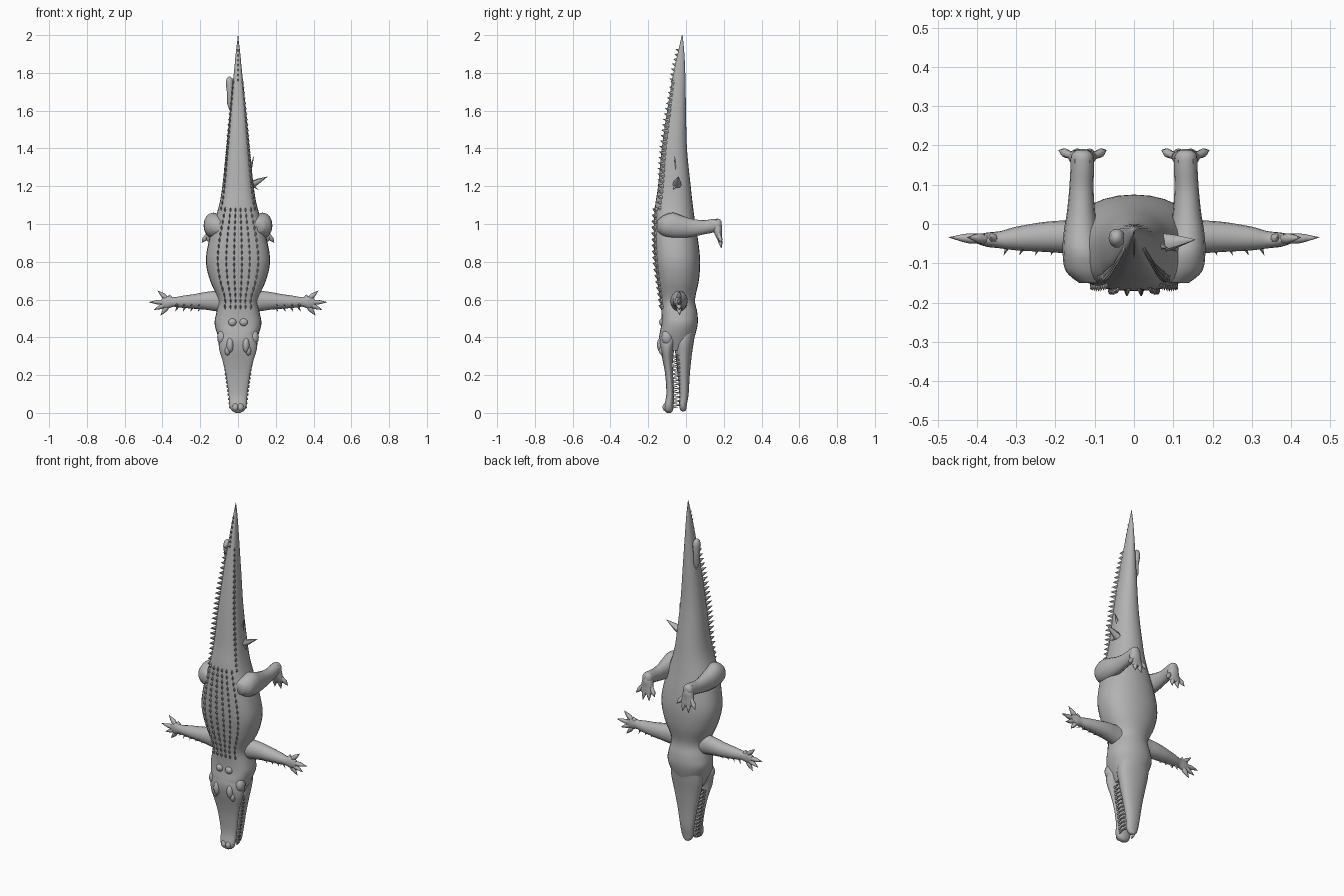
import bpy, bmesh, math
from mathutils import Vector as V

skin = bpy.data.materials.new("grey hide")
skin.diffuse_color = (0.45, 0.45, 0.45, 1)
X, Y, Z = V((1, 0, 0)), V((0, 1, 0)), V((0, 0, 1))


def finish(name, bm, smooth=True):
    bmesh.ops.recalc_face_normals(bm, faces=bm.faces)
    me = bpy.data.meshes.new(name)
    bm.to_mesh(me)
    bm.free()
    ob = bpy.data.objects.new(name, me)
    bpy.context.collection.objects.link(ob)
    me.materials.append(skin)
    if smooth:
        bpy.ops.object.select_all(action='DESELECT')
        bpy.context.view_layer.objects.active = ob
        ob.select_set(True)
        bpy.ops.object.shade_smooth_by_angle(angle=math.radians(50))
    return ob


def skin_rings(bm, rings):
    vs = [[bm.verts.new(p) for p in r] for r in rings]
    n = len(vs[0])
    for a, b in zip(vs, vs[1:]):
        for i in range(n):
            bm.faces.new((a[i], a[(i + 1) % n], b[(i + 1) % n], b[i]))
    bm.faces.new(vs[0])
    bm.faces.new(vs[-1])


def resample(st, k):
    # smooth curve through the stations
    out = []
    for i in range(len(st) - 1):
        a, b, c, d = st[max(i - 1, 0)], st[i], st[i + 1], st[min(i + 2, len(st) - 1)]
        for j in range(k):
            t = j / k
            out.append([0.5 * (2 * q + (r - p) * t + (2 * p - 5 * q + 4 * r - s) * t * t
                               + (3 * q - p - 3 * r + s) * t ** 3) for p, q, r, s in zip(a, b, c, d)])
    return out + [list(st[-1])]


def power(v, e):
    return math.copysign(abs(v) ** e, v)


def ring(c, u, v, n, e_back=1.0):
    pts = []
    for i in range(n):
        t = 2 * math.pi * i / n
        e = e_back if math.sin(t) < 0 else 0.95
        pts.append(c + u * power(math.cos(t), e) + v * power(math.sin(t), e))
    return pts


def trunk(name, st, e=0.7):
    # stations: height, half width, back y, belly y
    bm = bmesh.new()
    skin_rings(bm, [ring(V((0, (b + f) / 2, z)), X * max(w, .001), Y * max((f - b) / 2, .001), 28, e)
                    for z, w, b, f in resample(st, 4)])
    return finish(name, bm)


def limb(name, st, u, v):
    # stations: x, y, z, radius along u, radius along v
    bm = bmesh.new()
    for s in (1, -1):
        skin_rings(bm, [ring(V((s * x, y, z)), u * max(ru, .001), v * max(rv, .001), 16)
                        for x, y, z, ru, rv in resample(st, 4)])
    return finish(name, bm)


def spike(bm, base, tip, u, v, n=4, profile=((0, 1), (1, 0.03))):
    base, tip = V(base), V(tip)
    skin_rings(bm, [ring(base.lerp(tip, t), u * r, v * r, n) for t, r in profile])


FINGER = ((0, .9), (.3, .85), (.55, 1), (.7, .75), (1, .04))

# Body and tail
BODY = [(.33, .07, -.11, .02), (.4, .103, -.14, .045), (.47, .124, -.13, .062), (.53, .115, -.13, .06),
        (.6, .105, -.137, .048), (.7, .148, -.152, .068), (.8, .17, -.165, .075), (.9, .157, -.17, .066),
        (1, .13, -.17, .05), (1.1, .1, -.163, .036), (1.2, .083, -.148, .025), (1.4, .062, -.128, .005),
        (1.6, .043, -.1, 0), (1.8, .022, -.066, -.004), (1.92, .01, -.04, -.01), (2, 0, -.022, -.018)]
trunk("body_and_tail", BODY, .7)
SAMPLES = resample(BODY, 4)


def back_point(z, frac):
    for a, b in zip(SAMPLES, SAMPLES[1:]):
        if a[0] <= z <= b[0]:
            t = (z - a[0]) / (b[0] - a[0])
            w, bk, f = [a[i] + (b[i] - a[i]) * t for i in (1, 2, 3)]
            cosv = abs(frac) ** (1 / .7)
            return V((frac * w, (bk + f) / 2 - (f - bk) / 2 * (1 - cosv ** 2) ** .35, z))


# Jaws
trunk("upper_jaw", [(.48, .08, -.125, -.02), (.4, .1, -.143, -.03), (.34, .1, -.138, -.06), (.27, .08, -.122, -.07),
                    (.2, .064, -.11, -.068), (.1, .05, -.104, -.063), (.04, .045, -.115, -.066),
                    (.012, .033, -.113, -.07), (0, .012, -.1, -.08)], .8)
trunk("lower_jaw", [(.46, .09, -.05, .055), (.38, .095, -.062, .042), (.3, .08, -.055, .03), (.2, .059, -.044, .02),
                    (.1, .042, -.035, .014), (.04, .034, -.036, .004), (.015, .02, -.03, 0), (.008, .008, -.02, -.008)], .8)

# Teeth along both jaws
bm = bmesh.new()
for s in (1, -1):
    for i in range(13):
        z = .03 + i * .022
        w = .038 + z * .13
        spike(bm, (s * w, -.07, z), (s * w, -.042, z), X * .006, Z * .008, 6)
        spike(bm, (s * (w - .01), -.032, z + .011), (s * (w - .004), -.068, z + .011), X * .006, Z * .007, 6)
finish("teeth", bm)

# Eye ridges, nostril bump and neck bumps
bm = bmesh.new()
for x, y, z, rx, ry, rz in ((.042, -.128, .36, .02, .026, .042), (.055, -.123, .33, .016, .02, .026),
                            (.014, -.11, .03, .016, .014, .02), (.03, -.128, .48, .022, .014, .02),
                            (.085, -.1, .4, .026, .03, .04)):
    for s in (1, -1):
        r = bmesh.ops.create_uvsphere(bm, u_segments=14, v_segments=8, radius=1)
        bmesh.ops.scale(bm, vec=(rx, ry, rz), verts=r['verts'])
        bmesh.ops.translate(bm, vec=(s * x, y, z), verts=r['verts'])
finish("head_bumps", bm)

# Tail scutes: two rows that merge into one near the tip
bm = bmesh.new()
for i in range(24):
    z = 1.08 + i * .029
    k = min(1, .4 + i * .1) * (1 if z < 1.5 else 1 - (z - 1.5) * 1.8)
    for s in (1, -1):
        p = back_point(z, s * .82)
        spike(bm, p - Y * -.008, p + V((s * .014, -.03, .012)) * k, X * .006, Z * .016)
for i in range(7):
    p = back_point(1.76 + i * .026, 0)
    spike(bm, p + Y * .005, p + V((0, -.015, .01)), X * .004, Z * .012)
# Low keels in rows along the back
for i in range(17):
    z = .56 + i * .032
    for f in (-.62, -.36, -.12, .12, .36, .62):
        p = back_point(z, f)
        spike(bm, p + Y * .005, p + V((f * .01, -.013, .008)), X * .007, Z * .018)
finish("back_scutes", bm, False)

# Front legs held straight out
limb("front_legs", [(.05, -.04, .59, .06, .05), (.11, -.037, .592, .055, .044), (.17, -.033, .593, .047, .042),
                    (.23, -.033, .59, .039, .038), (.3, -.037, .588, .031, .03), (.34, -.04, .587, .025, .022),
                    (.375, -.04, .585, .033, .018), (.405, -.038, .583, .02, .01)], Z, Y)
bm = bmesh.new()
for s in (1, -1):
    for x, z in ((.365, .628), (.425, .647), (.472, .586), (.446, .545), (.41, .516)):
        tip = V((s * x, -.034, z))
        base = V((s * .355, -.04, .586))
        side = (tip - base).cross(Y).normalized()
        spike(bm, base, tip, side * .013, Y * .013, 8, FINGER)
    # Small spurs on the forearm
    for x in (.2, .24, .28, .32):
        spike(bm, (s * x, -.055, .575), (s * (x + .012), -.08, .57), X * .008, Z * .008)
        spike(bm, (s * x, -.035, .56), (s * (x + .012), -.035, .535), X * .008, Y * .008)
finish("front_toes", bm)

# Hind legs reaching toward the belly side, with feet turned down
limb("hind_legs", [(.11, -.15, .99, .03, .03), (.122, -.12, .99, .052, .055), (.13, -.07, .992, .052, .068),
                   (.135, -.02, .985, .044, .058), (.135, .03, .98, .036, .048), (.134, .09, .982, .031, .038),
                   (.132, .14, .99, .03, .036), (.132, .175, .995, .028, .032), (.132, .188, .995, .015, .018)], X, Z)
limb("hind_feet", [(.132, .16, 1.02, .02, .018), (.132, .165, .985, .03, .026), (.132, .17, .95, .036, .02),
                   (.131, .177, .92, .04, .013), (.131, .18, .905, .025, .008)], X, Y)
bm = bmesh.new()
for s in (1, -1):
    for bx, x, z in ((.105, .07, .905), (.12, .108, .872), (.14, .148, .87), (.155, .192, .9)):
        tip, base = V((s * x, .188, z)), V((s * bx, .172, .95))
        side = (tip - base).cross(Y).normalized()
        spike(bm, base, tip, side * .013, Y * .012, 8, FINGER)
finish("hind_toes", bm)

# Odd growths on the sides of the tail
bm = bmesh.new()
spike(bm, (.06, -.05, 1.2), (.155, -.04, 1.25), Y * .028, Z * .026, 8, ((0, 1), (.5, .6), (1, .04)))
spike(bm, (.07, -.05, 1.21), (.11, -.07, 1.18), Y * .012, Z * .012, 6)
spike(bm, (.06, -.055, 1.28), (.085, -.06, 1.36), X * .012, Y * .014, 6)
spike(bm, (-.04, -.04, 1.6), (-.045, -.035, 1.78), X * .022, Y * .026, 10,
      ((0, .2), (.2, .75), (.5, .7), (.8, .95), (.95, .7), (1, .2)))
finish("tail_growths", bm)
